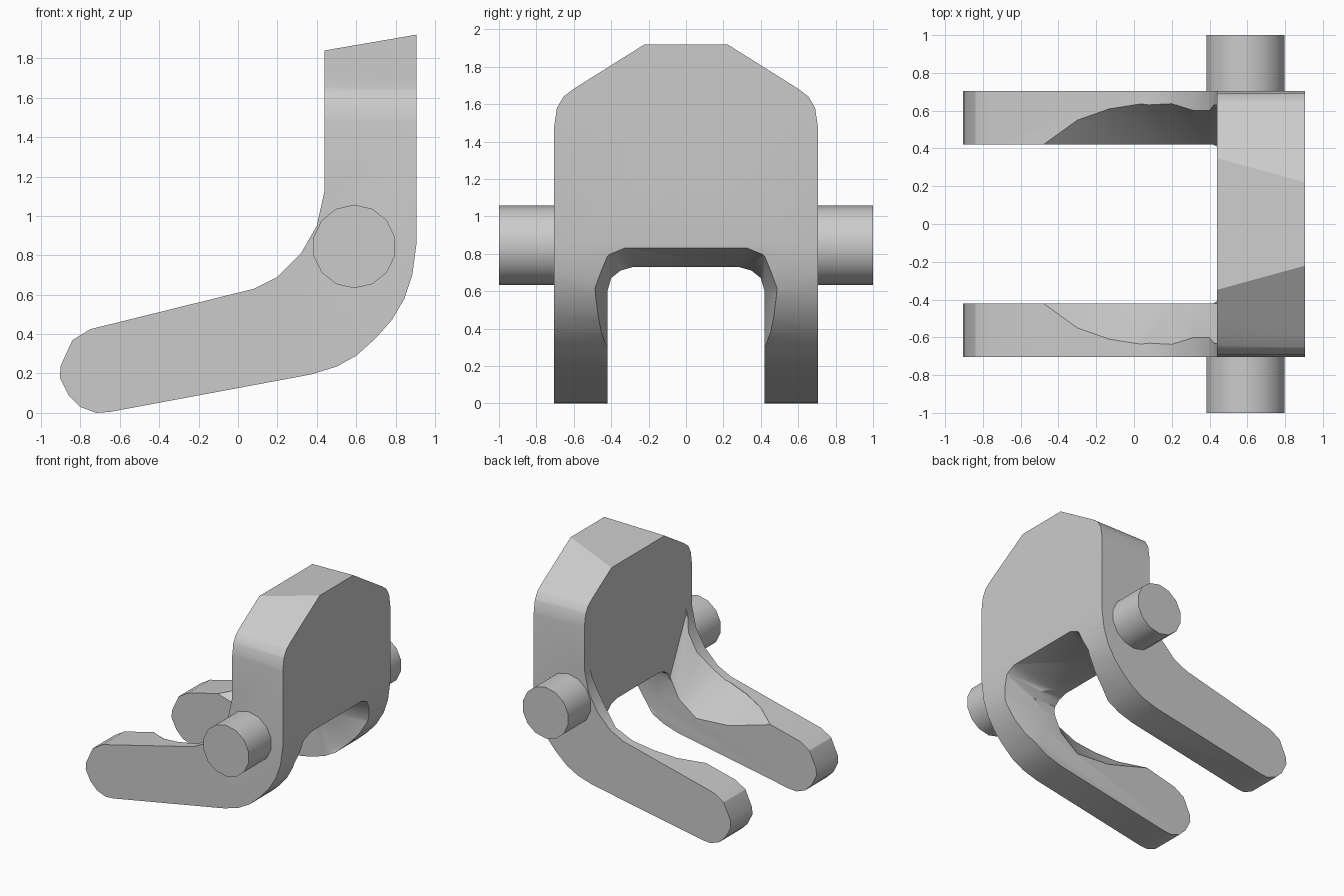
import bpy, bmesh, math
from mathutils import Matrix

if "Cube" in bpy.data.objects:
    bpy.data.objects.remove(bpy.data.objects["Cube"], do_unlink=True)

grey = bpy.data.materials.new("plain_grey")
grey.use_nodes = True
grey.diffuse_color = (0.6, 0.6, 0.6, 1)
grey.node_tree.nodes["Principled BSDF"].inputs["Base Color"].default_value = (0.6, 0.6, 0.6, 1)


def finish(name, bm):
    bmesh.ops.recalc_face_normals(bm, faces=bm.faces)
    mesh = bpy.data.meshes.new(name)
    bm.to_mesh(mesh)
    bm.free()
    mesh.materials.append(grey)
    obj = bpy.data.objects.new(name, mesh)
    bpy.context.collection.objects.link(obj)
    return obj


def prism(name, points, vector):
    bm = bmesh.new()
    face = bm.faces.new([bm.verts.new(p) for p in points])
    ext = bmesh.ops.extrude_face_region(bm, geom=[face])["geom"]
    verts = [v for v in ext if isinstance(v, bmesh.types.BMVert)]
    bmesh.ops.translate(bm, verts=verts, vec=vector)
    return finish(name, bm)


def hull(name, half_points):
    """Convex solid from points mirrored across y = 0."""
    bm = bmesh.new()
    for x, y, z in half_points:
        bm.verts.new((x, y, z))
        bm.verts.new((x, -y, z))
    out = bmesh.ops.convex_hull(bm, input=bm.verts)
    loose = [v for v in bm.verts if not v.link_faces]
    bmesh.ops.delete(bm, geom=loose, context="VERTS")
    return finish(name, bm)


def cylinder(name, sides, radius, depth, centre, axis):
    bm = bmesh.new()
    bmesh.ops.create_cone(bm, cap_ends=True, segments=sides, radius1=radius,
                          radius2=radius, depth=depth)
    bm.transform(Matrix.Translation(centre) @ Matrix.Rotation(math.pi / 2, 4, axis))
    return finish(name, bm)


def smooth(obj):
    bpy.ops.object.select_all(action="DESELECT")
    obj.select_set(True)
    bpy.context.view_layer.objects.active = obj
    bpy.ops.object.shade_smooth_by_angle(angle=math.radians(30))


def cut(target, cutter, operation="DIFFERENCE"):
    mod = target.modifiers.new(cutter.name, "BOOLEAN")
    mod.operation, mod.object, mod.solver = operation, cutter, "EXACT"
    bpy.context.view_layer.objects.active = target
    bpy.ops.object.modifier_apply(modifier=mod.name)
    bpy.data.objects.remove(cutter, do_unlink=True)


# Bent body: upright plate flowing into the arms
side = [(.905, 1.92), (.905, .85), (.885, .7), (.845, .58), (.78, .47), (.7, .38),
        (.6, .29), (.5, .235), (.37, .195), (-.65, .005), (-.72, 0), (-.8, .03),
        (-.86, .09), (-.905, .18), (-.9, .24), (-.84, .37), (-.75, .425), (.08, .63),
        (.2, .69), (.32, .81), (.4, .95), (.44, 1.13), (.44, 1.84)]
body = prism("forked_bracket", [(x, -.705, z) for x, z in side], (0, 1.41, 0))

# Chamfered plate top
outline = [(.72, -.1), (.705, 1.48), (.69, 1.58), (.655, 1.64), (.6, 1.682), (.2, 1.933)]
cut(body, hull("top_outline", [(x, y, z) for x in (-1, 1) for y, z in outline]), "INTERSECT")

# Gap between the arms
gap = [(.42, -.1), (.42, .6), (.4, .67), (.35, .71), (.28, .73)]
cut(body, hull("arm_gap", [(x, y, z) for x in (-1, 1) for y, z in gap]))

# Scoop hollowing the inner faces of the arms up to the plate
rim = [(-.48, .42, .49), (-.3, .55, .535), (-.13, .61, .575), (.03, .635, .615),
       (.2, .637, .69), (.44, .63, 1.08)]
floor = [(-.1, .42, .38), (.2, .42, .36), (.36, .42, .48), (.44, .42, .64)]
cut(body, hull("arm_scoop", rim + floor + [(x, y, 1.4) for x, y, z in rim]))

# Flared edge of the gap on the rear of the plate
flare = [(.55, .28, .73), (.55, .42, .6), (.55, .42, .3), (.92, .33, .835),
         (.92, .42, .8), (.92, .5, .62), (.78, .47, .42), (.78, .42, .3)]
cut(body, hull("gap_flare", flare))

# Round hole through the plate
cut(body, cylinder("plate_hole", 16, .25, 2, (.6, 0, 1.41), "Y"))
smooth(body)

# Side pivot pins
for name, sign in (("front_pin", -1), ("back_pin", 1)):
    smooth(cylinder(name, 14, .212, .32, (.59, sign * .84, .845), "X"))
